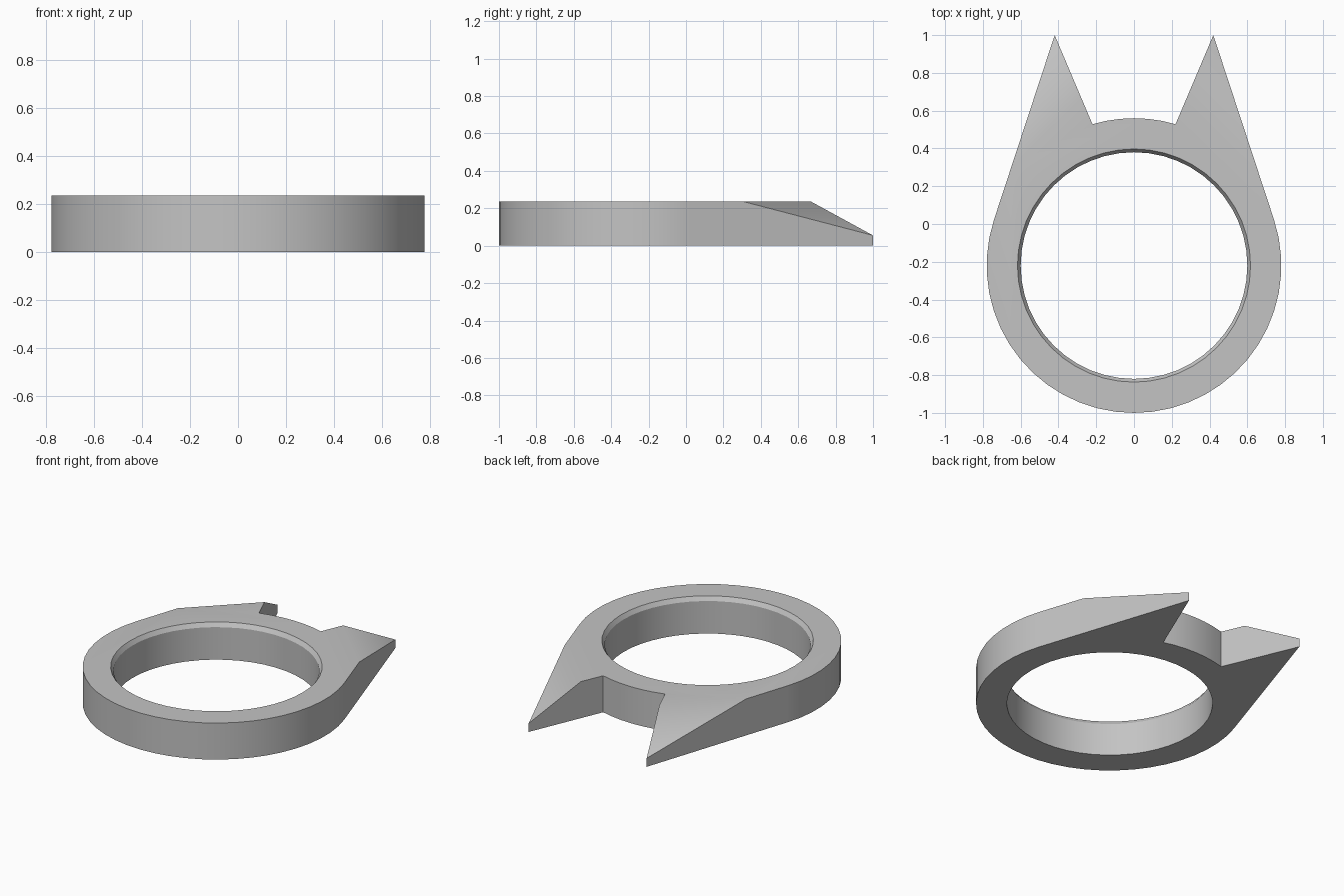
import bpy
import bmesh
from math import radians, cos, sin, acos, atan2, hypot, degrees, asin
from mathutils import Vector

HEIGHT = 0.235
CENTRE_Y = -0.22
OUTER_R = 0.78
BORE_R = 0.6
RIM_R = 0.617
RIM_DEPTH = 0.026
STEPS = 48
TIP = Vector((0.42, 1.0, 0.055))
NOTCH_X = 0.22

cube = bpy.data.objects.get("Cube")
if cube:
    bpy.data.objects.remove(cube, do_unlink=True)

grey = bpy.data.materials.new("plain grey")
grey.use_nodes = True
colour = (0.55, 0.55, 0.55, 1)
grey.diffuse_color = colour
grey.node_tree.nodes["Principled BSDF"].inputs["Base Color"].default_value = colour


def arc(start, end, count):
    """Points on the outer circle between two angles."""
    angles = [start + (end - start) * i / count for i in range(count + 1)]
    return [(OUTER_R * cos(a), CENTRE_Y + OUTER_R * sin(a)) for a in angles]


def make_object(name, bm):
    bmesh.ops.recalc_face_normals(bm, faces=bm.faces)
    mesh = bpy.data.meshes.new(name)
    bm.to_mesh(mesh)
    bm.free()
    mesh.materials.append(grey)
    obj = bpy.data.objects.new(name, mesh)
    bpy.context.collection.objects.link(obj)
    return obj


# Outline: round band whose sides run tangentially into two pointed ears
dy = TIP.y - CENTRE_Y
tangent = atan2(dy, TIP.x) - acos(OUTER_R / hypot(TIP.x, dy))
notch = acos(NOTCH_X / OUTER_R)
half_turn = radians(180)
outline = arc(notch, half_turn - notch, 6)
outline.append((-TIP.x, TIP.y))
outline += arc(half_turn - tangent, 2 * half_turn + tangent, 30)
outline.append((TIP.x, TIP.y))

bm = bmesh.new()
base = bm.faces.new([bm.verts.new((x, y, 0)) for x, y in outline])
raised = bmesh.ops.extrude_face_region(bm, geom=[base])["geom"]
bmesh.ops.translate(bm, vec=(0, 0, HEIGHT),
                    verts=[v for v in raised if isinstance(v, bmesh.types.BMVert)])

# Slope the top of each ear down to its tip
for side in (-1, 1):
    a = Vector((side * 0.647, 0.31, HEIGHT))
    b = Vector((side * 0.28, 0.67, HEIGHT))
    tip = Vector((side * TIP.x, TIP.y, TIP.z))
    normal = (a - tip).cross(b - tip).normalized()
    if normal.z < 0:
        normal.negate()
    bmesh.ops.bisect_plane(bm, geom=bm.verts[:] + bm.edges[:] + bm.faces[:],
                           dist=0.0001, plane_co=tip, plane_no=normal, clear_outer=True)
    bmesh.ops.holes_fill(bm, edges=[e for e in bm.edges if e.is_boundary])
ring = make_object("eared_ring", bm)

# Finger hole with a chamfered upper rim
bm = bmesh.new()
slope = (RIM_R - BORE_R) / RIM_DEPTH
profile = [(BORE_R, -0.1), (BORE_R, HEIGHT - RIM_DEPTH), (RIM_R + slope * 0.1, HEIGHT + 0.1)]
loops = []
for r, z in profile:
    circle = bmesh.ops.create_circle(bm, segments=STEPS, radius=r)["verts"]
    bmesh.ops.translate(bm, verts=circle, vec=(0, CENTRE_Y, z))
    loops.append(circle)
for low, high in zip(loops, loops[1:]):
    for i in range(STEPS):
        j = (i + 1) % STEPS
        bm.faces.new((low[i], low[j], high[j], high[i]))
bm.faces.new(loops[0])
bm.faces.new(loops[-1])
bore = make_object("bore_cutter", bm)
bore.hide_render = True

cut = ring.modifiers.new("bore", 'BOOLEAN')
cut.operation = 'DIFFERENCE'
cut.solver = 'EXACT'
cut.object = bore
bpy.ops.object.select_all(action='DESELECT')
ring.select_set(True)
bpy.context.view_layer.objects.active = ring
bpy.ops.object.modifier_apply(modifier=cut.name)
bpy.data.objects.remove(bore, do_unlink=True)

# Smooth walls with crisp rims
bpy.ops.object.shade_smooth_by_angle(angle=radians(30))
weighted = ring.modifiers.new("even shading", 'WEIGHTED_NORMAL')
weighted.keep_sharp = True
